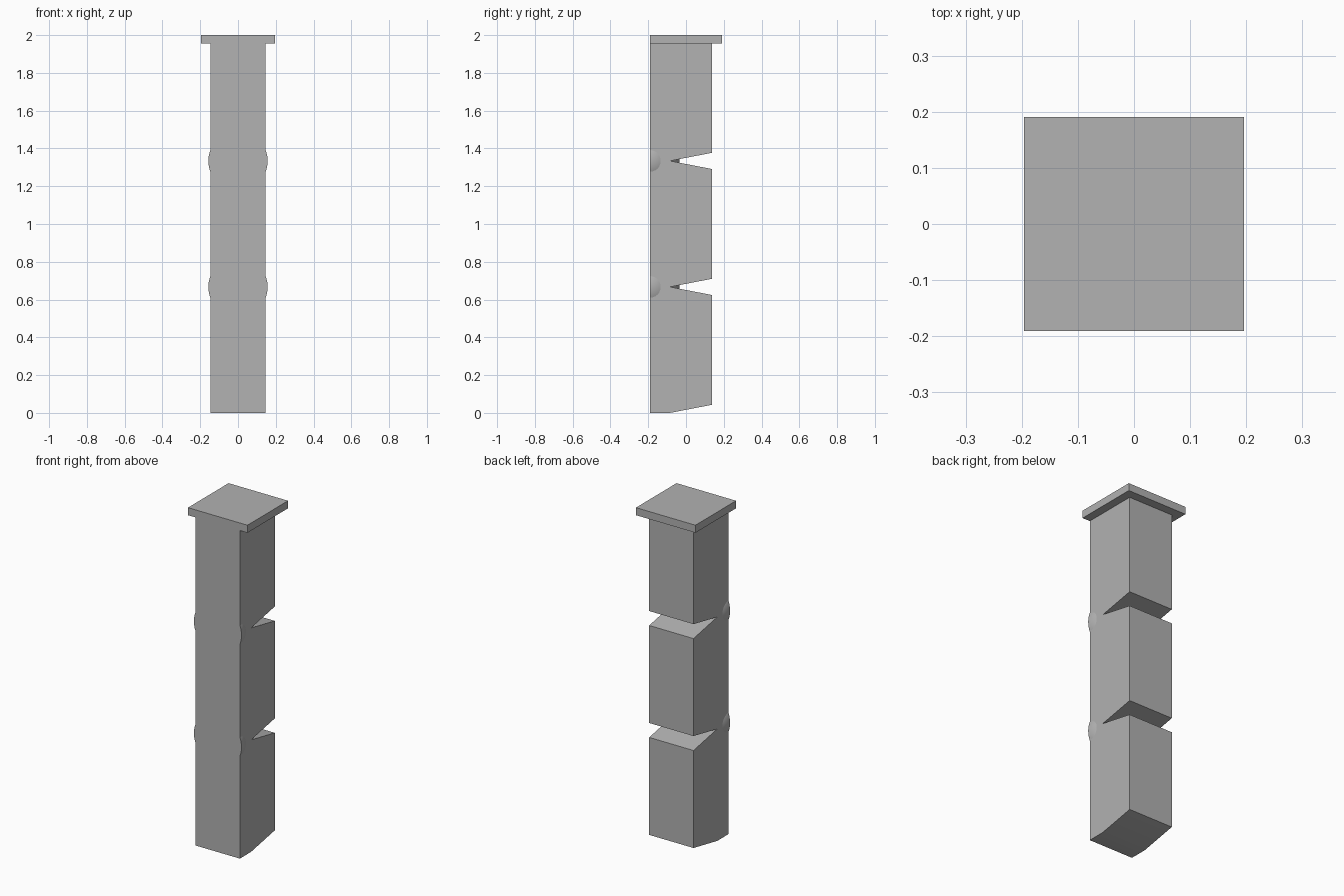
import bpy, bmesh, math

if "Cube" in bpy.data.objects:
    bpy.data.objects.remove(bpy.data.objects["Cube"], do_unlink=True)

HALF_W, FRONT, BACK = 0.146, -0.191, 0.138   # post section
HINGE_Y, GAP = -0.085, 0.043                 # notch tip and half opening
SEGMENT, TOP = 0.667, 1.955
JOINTS = [SEGMENT, 2 * SEGMENT]

grey = bpy.data.materials.new("plain grey")
grey.use_nodes = True
colour = (0.445, 0.445, 0.445, 1)
grey.diffuse_color = colour
grey.node_tree.nodes["Principled BSDF"].inputs["Base Color"].default_value = colour


def box(name, low, high):
    bpy.ops.mesh.primitive_cube_add(
        size=1, location=[(a + b) / 2 for a, b in zip(low, high)])
    obj = bpy.context.object
    obj.name = name
    obj.scale = [b - a for a, b in zip(low, high)]
    bpy.ops.object.transform_apply(location=True, rotation=False, scale=True)
    obj.data.materials.append(grey)
    return obj


def boolean(target, tool, operation):
    mod = target.modifiers.new("join", 'BOOLEAN')
    mod.object, mod.operation, mod.solver = tool, operation, 'EXACT'
    bpy.context.view_layer.objects.active = target
    bpy.ops.object.modifier_apply(modifier=mod.name)
    bpy.data.objects.remove(tool, do_unlink=True)


# Post: notched side profile, overlong at the front, extruded across x
overlong = FRONT - 0.2
profile = [(overlong, 0), (HINGE_Y, 0), (BACK, GAP)]
for z in JOINTS:
    profile += [(BACK, z - GAP), (HINGE_Y, z), (BACK, z + GAP)]
profile += [(BACK, TOP), (overlong, TOP)]

bm = bmesh.new()
face = bm.faces.new([bm.verts.new((-HALF_W, y, z)) for y, z in profile])
side = bmesh.ops.extrude_face_region(bm, geom=[face])
moved = [v for v in side["geom"] if isinstance(v, bmesh.types.BMVert)]
bmesh.ops.translate(bm, verts=moved, vec=(2 * HALF_W, 0, 0))
bmesh.ops.recalc_face_normals(bm, faces=bm.faces)
mesh = bpy.data.meshes.new("hinged_post")
bm.to_mesh(mesh)
bm.free()
mesh.materials.append(grey)
post = bpy.data.objects.new("hinged_post", mesh)
bpy.context.collection.objects.link(post)

# Round joints bulging through the sides and into the notches
for z in JOINTS:
    bpy.ops.mesh.primitive_uv_sphere_add(
        segments=64, ring_count=32, radius=0.157, location=(0, FRONT, z))
    joint = bpy.context.object
    joint.data.materials.append(grey)
    boolean(post, joint, 'UNION')

# Trim the front flat
trim = box("front_trim", (-1, -1, -1), (1, FRONT, 3))
boolean(post, trim, 'DIFFERENCE')

bpy.ops.object.select_all(action='DESELECT')
post.select_set(True)
bpy.context.view_layer.objects.active = post
bpy.ops.object.shade_smooth_by_angle(angle=math.radians(12))

# Cap plate, flush with the front
box("cap_plate", (-0.196, FRONT, TOP), (0.196, 0.191, 2))
